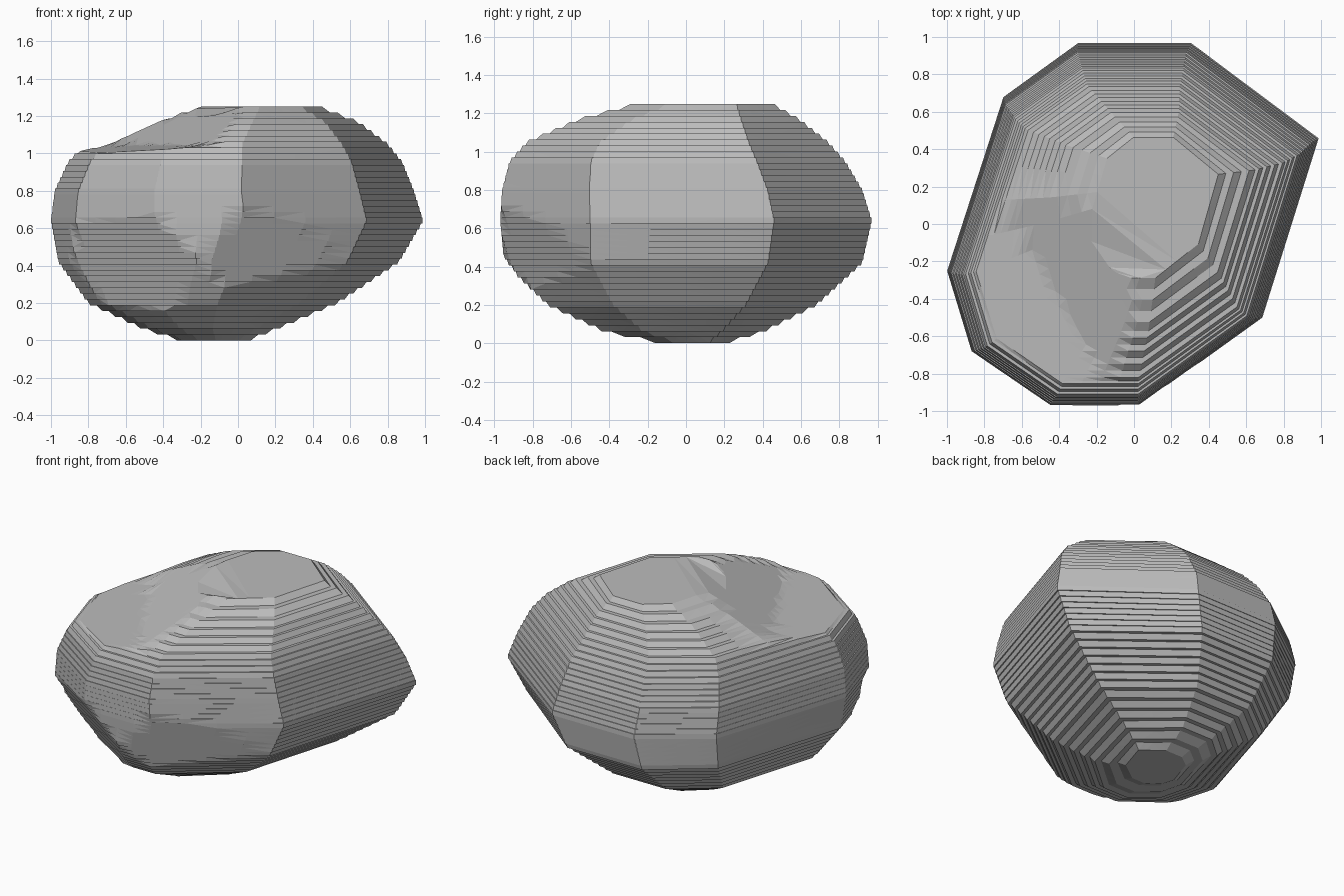
import bpy, bmesh

cube = bpy.data.objects.get("Cube")
if cube:
    bpy.data.objects.remove(cube)

# Plan outline of the boulder, counter-clockwise from the back
OUTLINE = [(-0.3, 0.97), (-0.7, 0.68), (-1.0, -0.25), (-0.87, -0.68), (-0.45, -0.97),
           (0.03, -0.97), (0.68, -0.5), (0.98, 0.46), (0.3, 0.97)]
SPLITS = 4        # points along each side of the outline

# Height, then x and y extents of the cross-section
LEVELS = [(0.0, -0.30, 0.05, -0.12, 0.2), (0.06, -0.5, 0.2, -0.42, 0.4),
          (0.2, -0.8, 0.53, -0.72, 0.68), (0.42, -0.96, 0.86, -0.95, 0.92),
          (0.64, -1.0, 0.99, -0.97, 0.97), (0.8, -0.98, 0.94, -0.96, 0.92),
          (0.95, -0.91, 0.88, -0.92, 0.83), (1.05, -0.82, 0.8, -0.83, 0.74),
          (1.17, -0.53, 0.64, -0.56, 0.59), (1.25, -0.22, 0.43, -0.26, 0.45)]
SLICES = 40
LEDGE = 0.25      # how far each slice leans towards a vertical step

# Chamfers under the two front sides: normal and distance from the origin
CHAMFERS = [((-0.449, -0.731, -0.509), 0.565), ((0.452, -0.791, -0.404), 0.49)]


def extents(z):
    """Interpolated cross-section extents at a height."""
    for a, b in zip(LEVELS, LEVELS[1:]):
        if z <= b[0] + 1e-6:
            t = (z - a[0]) / (b[0] - a[0])
            return [p + (q - p) * t for p, q in zip(a[1:], b[1:])]


def outline():
    for (ax, ay), (bx, by) in zip(OUTLINE, OUTLINE[1:] + OUTLINE[:1]):
        for i in range(SPLITS):
            t = i / SPLITS
            yield ax + (bx - ax) * t, ay + (by - ay) * t


def ring(z_shape, z):
    x0, x1, y0, y1 = extents(z_shape)
    pts = []
    for px, py in outline():
        x = x0 + (px + 1.0) / 1.98 * (x1 - x0)
        y = y0 + (py + 0.97) / 1.94 * (y1 - y0)
        # Slide points sideways onto the chamfers
        for (nx, ny, nz), dist in CHAMFERS:
            over = nx * x + ny * y + nz * z_shape - dist
            if over > 0:
                k = over / (nx * nx + ny * ny)
                x, y = x - k * nx, y - k * ny
        # Sloping cut that drops to a shallow shelf on the top
        d = -0.87 * (x + 0.04) - 0.5 * (y + 0.2)
        pts.append((x, y, min(z, max(1.25 - 0.5 * d, 1.085 - 0.1 * d))))
    return pts


# Stacked slices with small ledges between them
bm = bmesh.new()
rings = []
top = LEVELS[-1][0]
step = top / SLICES
for i in range(SLICES):
    lo, hi = i * step, (i + 1) * step
    for z, s in ((lo, lo + LEDGE * step), (hi, hi - LEDGE * step)):
        rings.append([bm.verts.new(p) for p in ring(s, z)])
n = len(rings[0])
for a, b in zip(rings, rings[1:]):
    for k in range(n):
        bm.faces.new((a[k], a[(k + 1) % n], b[(k + 1) % n], b[k]))
bm.faces.new(rings[0][::-1])
bm.faces.new(rings[-1])
bmesh.ops.remove_doubles(bm, verts=bm.verts, dist=0.0005)
bmesh.ops.triangulate(bm, faces=[f for f in bm.faces if len(f.verts) > 3])
bmesh.ops.recalc_face_normals(bm, faces=bm.faces)

mesh = bpy.data.meshes.new("boulder")
bm.to_mesh(mesh)
bm.free()
boulder = bpy.data.objects.new("boulder", mesh)
bpy.context.collection.objects.link(boulder)

# Plain grey stone
stone = bpy.data.materials.new("grey_stone")
stone.use_nodes = True
colour = (0.5, 0.5, 0.5, 1.0)
stone.diffuse_color = colour
bsdf = stone.node_tree.nodes["Principled BSDF"]
bsdf.inputs["Base Color"].default_value = colour
bsdf.inputs["Roughness"].default_value = 0.9
mesh.materials.append(stone)
